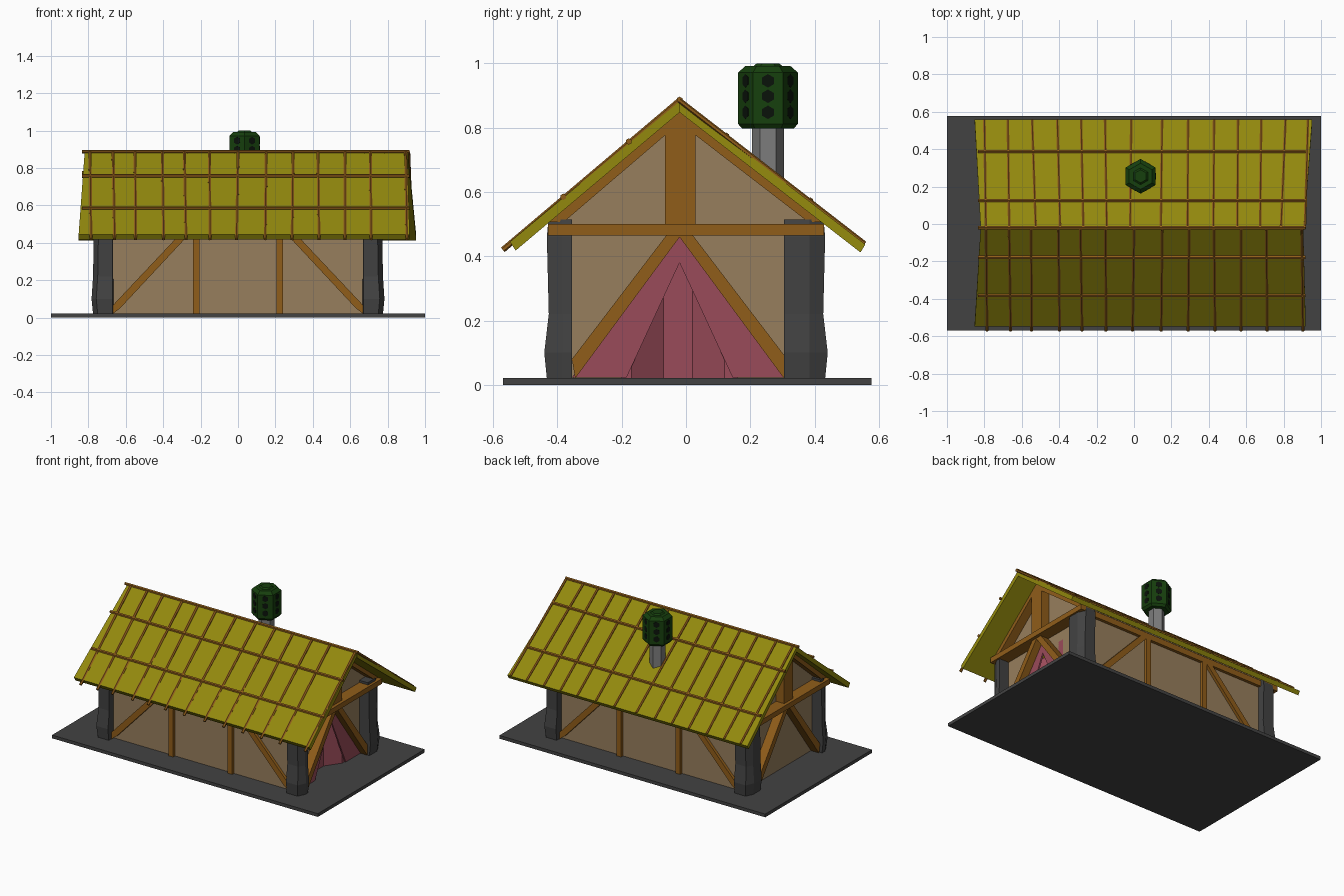
import bpy, bmesh, random
from math import pi, sin, cos
from mathutils import Vector, Matrix

if "Cube" in bpy.data.objects:
    bpy.data.objects.remove(bpy.data.objects["Cube"])

random.seed(4)


def material(name, r, g, b):
    m = bpy.data.materials.new(name)
    m.diffuse_color = (r, g, b, 1)
    m.use_nodes = True
    m.node_tree.nodes["Principled BSDF"].inputs["Base Color"].default_value = m.diffuse_color
    return m


STONE = material("dark_stone", 0.055, 0.055, 0.055)
PIPE = material("pipe_grey", 0.2, 0.2, 0.2)
WOOD = material("wood", 0.28, 0.11, 0.01)
PLASTER = material("plaster", 0.31, 0.21, 0.11)
THATCH = material("thatch", 0.29, 0.25, 0.004)
CLOTH = material("cloth", 0.32, 0.07, 0.1)
GREEN = material("pot_green", 0.008, 0.05, 0.004)
BLACK = material("hole_black", 0.003, 0.006, 0.003)


def finish(name, bm, mat):
    bmesh.ops.recalc_face_normals(bm, faces=bm.faces)
    me = bpy.data.meshes.new(name)
    bm.to_mesh(me)
    bm.free()
    ob = bpy.data.objects.new(name, me)
    bpy.context.collection.objects.link(ob)
    me.materials.append(mat)
    return ob


def prism(name, pts, axis, a, b, mat):
    """Extrude a 2D outline (the two other axes, in order) from a to b along axis."""
    def at(p, t):
        c = list(p)
        c.insert("xyz".index(axis), t)
        return c
    bm = bmesh.new()
    f = bm.faces.new([bm.verts.new(at(p, a)) for p in pts])
    ext = bmesh.ops.extrude_face_region(bm, geom=[f])["geom"]
    d = Vector(at((0, 0), b - a))
    bmesh.ops.translate(bm, vec=d, verts=[v for v in ext if isinstance(v, bmesh.types.BMVert)])
    return finish(name, bm, mat)


def loft(name, rings, mat):
    """Skin a stack of equal-sized point rings and cap both ends."""
    bm = bmesh.new()
    vs = [[bm.verts.new(p) for p in r] for r in rings]
    n = len(vs[0])
    for lo, hi in zip(vs, vs[1:]):
        for i in range(n):
            j = (i + 1) % n
            bm.faces.new((lo[i], lo[j], hi[j], hi[i]))
    bm.faces.new(vs[0])
    bm.faces.new(vs[-1])
    return finish(name, bm, mat)


def box(name, x, y, z, mat):
    return prism(name, [(x[0], y[0]), (x[1], y[0]), (x[1], y[1]), (x[0], y[1])], "z", z[0], z[1], mat)


def stick(name, p, q, r, mat, sides=6):
    p, q = Vector(p), Vector(q)
    bm = bmesh.new()
    bmesh.ops.create_cone(bm, cap_ends=True, segments=sides, radius1=r, radius2=r, depth=(q - p).length)
    rot = (q - p).to_track_quat("Z", "Y").to_matrix().to_4x4()
    bm.transform(Matrix.Translation((p + q) / 2) @ rot)
    return finish(name, bm, mat)


# Ground slab
box("ground_slab", (-1, 1), (-0.57, 0.577), (0, 0.022), STONE)

# Long walls with studs, braces and top plate
for side, s in (("front", -1), ("back", 1)):
    box(side + "_wall", (-0.7, 0.7), sorted((s * 0.36, s * 0.385)), (0.02, 0.53), PLASTER)
    inner, outer = sorted((s * 0.37, s * 0.405))
    box(side + "_top_plate", (-0.7, 0.7), (inner, outer), (0.47, 0.51), WOOD)
    for m in (-1, 1):
        box(side + "_stud", sorted((m * 0.205, m * 0.24)), (inner, outer), (0.02, 0.5), WOOD)
        prism(side + "_brace", [(m * 0.67, 0.02), (m * 0.67, 0.065), (m * 0.26, 0.5), (m * 0.21, 0.5),
                                (m * 0.63, 0.05)], "y", inner, outer, WOOD)

# Gable walls: the right one has a triangular doorway
top = [(0.39, 0.02), (0.39, 0.53), (-0.02, 0.85), (-0.39, 0.53), (-0.39, 0.02)]
prism("left_gable_wall", top, "x", -0.7, -0.68, PLASTER)
prism("right_gable_wall", top + [(-0.35, 0.02), (-0.02, 0.46), (0.31, 0.02)], "x", 0.68, 0.7, PLASTER)

# Gable framing
for side, m in (("left", -1), ("right", 1)):
    a, b = sorted((m * 0.67, m * 0.76))
    prism(side + "_tie_beam", [(-0.43, 0.465), (0.43, 0.465), (0.43, 0.5), (-0.43, 0.5)],
          "x", *sorted((m * 0.68, m * 0.782)), WOOD)
    prism(side + "_king_post", [(-0.065, 0.48), (0.03, 0.48), (0.03, 0.81), (-0.02, 0.85), (-0.065, 0.81)],
          "x", a, b, WOOD)
    prism(side + "_rafters", [(-0.02, 0.855), (0.43, 0.507), (0.38, 0.507), (-0.02, 0.815), (-0.38, 0.507),
                              (-0.43, 0.507)], "x", a, b, WOOD)
    for k in (-1, 1):
        prism(side + "_diagonal", [(-0.02 + k * y, z) for y, z in
                                   ((0.325, 0.02), (0.335, 0.08), (0.03, 0.48), (-0.015, 0.48))],
              "x", a, b, WOOD)

# Door cloth: two flaps and a pleated inner curtain
for k in (-1, 1):
    prism("door_flap", [(-0.02 + k * y, z) for y, z in
                        ((0.335, 0.023), (0.165, 0.023), (0, 0.38), (0, 0.465))], "x", 0.7, 0.71, CLOTH)
pleat = [(0.7, -0.2), (0.7, -0.17), (0.63, -0.07), (0.63, 0.02), (0.7, 0.12), (0.7, 0.16)]
prism("inner_curtain", pleat + [(x - 0.01, y) for x, y in reversed(pleat)], "z", 0.022, 0.4, CLOTH)

# Rough stone corner posts, slightly bent, outer corner chamfered
levels = [(0.02, 0.0, 0.0), (0.1, 0.008, 0.008), (0.22, 0.0, -0.006), (0.46, -0.004, 0.0), (0.515, -0.012, -0.005)]
for sx in (-1, 1):
    for sy, yi in ((-1, 0.355), (1, 0.305)):
        rings = [[(sx * x, sy * y, z) for x, y in
                  ((0.665, yi), (0.775 + dx, yi), (0.775 + dx, 0.385), (0.75 + dx, 0.433 + dy), (0.67, 0.433 + dy))]
                 for z, dx, dy in levels]
        loft("corner_post", rings, STONE)

# Thatched roof slopes, widening towards the eaves
RIDGE = (-0.02, 0.882)
for side, eave, low, ridge_x, eave_x in (
        ("front", (-0.548, 0.445), (-0.53, 0.418), (-0.82, 0.905), (-0.852, 0.918)),
        ("back", (0.558, 0.437), (0.543, 0.412), (-0.82, 0.91), (-0.852, 0.953))):
    loft(side + "_thatch", [[(rx, *RIDGE), (ex, *eave), (ex, *low), (rx, -0.02, 0.848)]
                            for rx, ex in zip(ridge_x, eave_x)], THATCH)

# Roof sticks running down the slopes
front_x = [-0.786, -0.66, -0.548, -0.398, -0.278, -0.15, -0.008, 0.145, 0.289, 0.433, 0.572, 0.712, 0.903]
back_x = [-0.80, -0.675, -0.545, -0.41, -0.283, -0.155, -0.015, 0.15, 0.289, 0.428, 0.556, 0.68, 0.81, 0.93]
for x in front_x:
    stick("front_roof_stick", (x + random.uniform(-0.01, 0.01), -0.02, 0.885), (x, -0.57, 0.42), 0.009, WOOD)
for x in back_x:
    stick("back_roof_stick", (x * 0.98 + random.uniform(-0.01, 0.01), -0.02, 0.885), (x, 0.556, 0.439), 0.008, WOOD)

# Ridge pole and battens along the roof
for name, y, z in (("ridge_pole", -0.02, 0.887), ("front_batten", -0.178, 0.757), ("front_batten", -0.382, 0.585),
                   ("back_batten", 0.125, 0.775), ("back_batten", 0.387, 0.573)):
    stick(name, (-0.835, y, z), (0.918, y, z), 0.01, WOOD)


# Chimney pipe and hexagonal pot
CX, CY = 0.035, 0.255


def hexring(r, z):
    return [(CX + r * sin(i * pi / 3), CY + r * cos(i * pi / 3), z) for i in range(6)]


loft("chimney_pipe", [hexring(0.05, 0.55), hexring(0.05, 0.81)], PIPE)
loft("chimney_pot", [hexring(r, z) for r, z in ((0.08, 0.797), (0.093, 0.812), (0.093, 0.972), (0.07, 0.992),
                                                (0.045, 0.992), (0.035, 1.0))], GREEN)

# Vent holes on every side of the pot
for i in range(6):
    d = Vector((cos(i * pi / 3), sin(i * pi / 3), 0))
    for z in (0.848, 0.898, 0.946):
        c = Vector((CX, CY, z))
        stick("vent_hole", c + d * 0.075, c + d * 0.0815, 0.021, BLACK)
